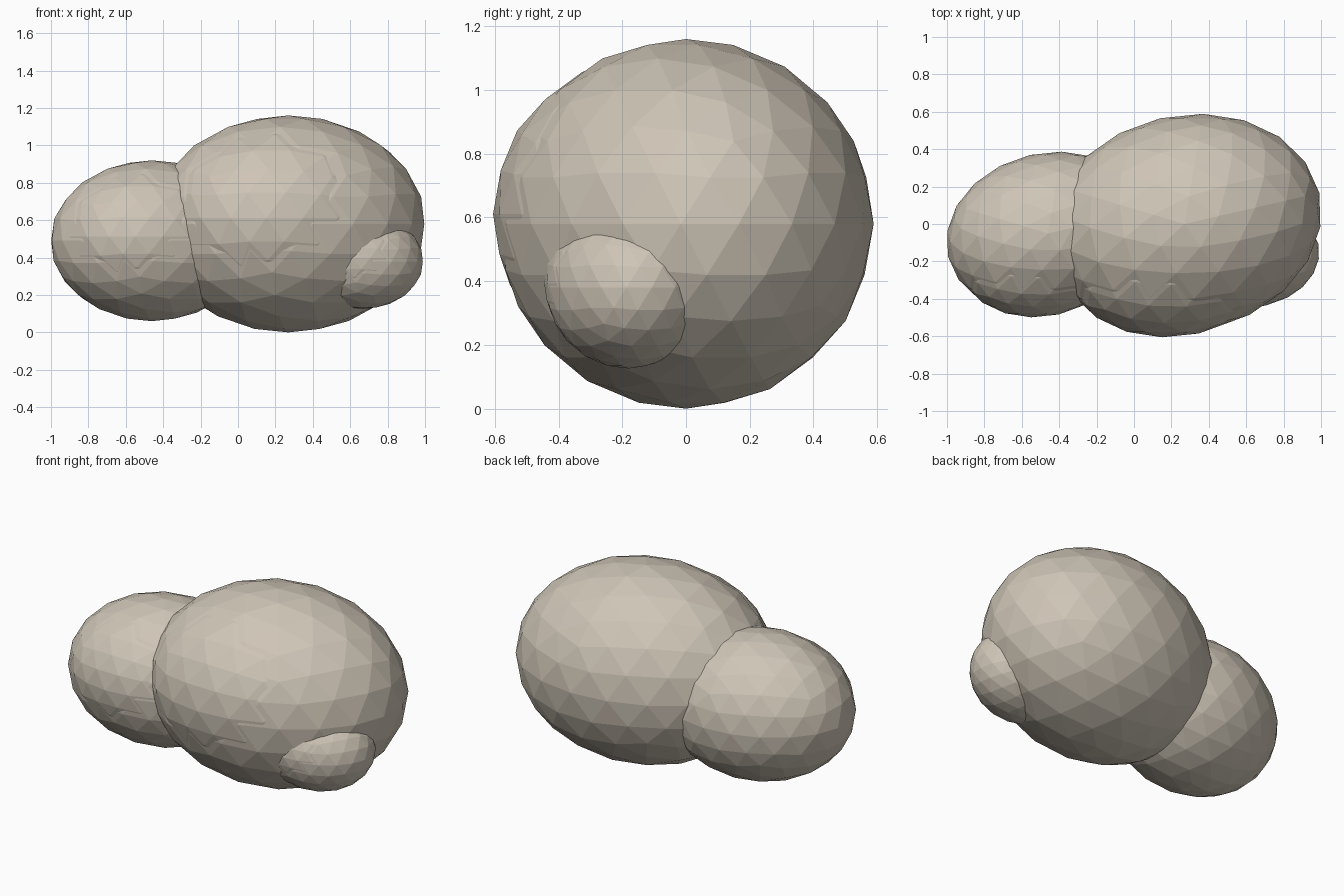
import bpy
from math import radians
from mathutils import Matrix, Vector

cube = bpy.data.objects.get("Cube")
if cube:
    bpy.data.objects.remove(cube, do_unlink=True)

# Single warm stone colour
stone = bpy.data.materials.new("warm_stone")
stone.use_nodes = True
colour = (0.62, 0.56, 0.47, 1.0)
stone.diffuse_color = colour
stone.node_tree.nodes["Principled BSDF"].inputs["Base Color"].default_value = colour

STRETCH = 1.276
TURN = Matrix.Rotation(radians(13), 3, 'Z')
BULGE_DIR = Vector((-0.45, -0.90, 0.31))   # where the soft bulge sits on a lobe
BULGE_SHIFT, BULGE_SIZE = 0.17, 0.86


def ellipsoid(name, centre, radius):
    """Faceted ball stretched along its turned long axis."""
    bpy.ops.mesh.primitive_ico_sphere_add(subdivisions=3, radius=radius, location=centre)
    obj = bpy.context.object
    obj.name = name
    obj.scale = (STRETCH, 1, 1)
    obj.rotation_euler = (0, 0, radians(13))
    obj.data.materials.append(stone)
    return obj


def lobe(name, centre, radius):
    """A lobe with a shallow bulge on its upper front."""
    centre = Vector(centre)
    ellipsoid(name, centre, radius)
    d = BULGE_DIR * BULGE_SHIFT * radius
    shift = TURN @ Vector((d.x * STRETCH, d.y, d.z))
    ellipsoid(name + "_bulge", centre + shift, radius * BULGE_SIZE)


lobe("main_lobe", (0.27, 0, 0.58), 0.58)
lobe("right_lobe", (-0.46, -0.05, 0.49), 0.43)
lobe("small_lobe", (0.67, -0.18, 0.38), 0.254)
